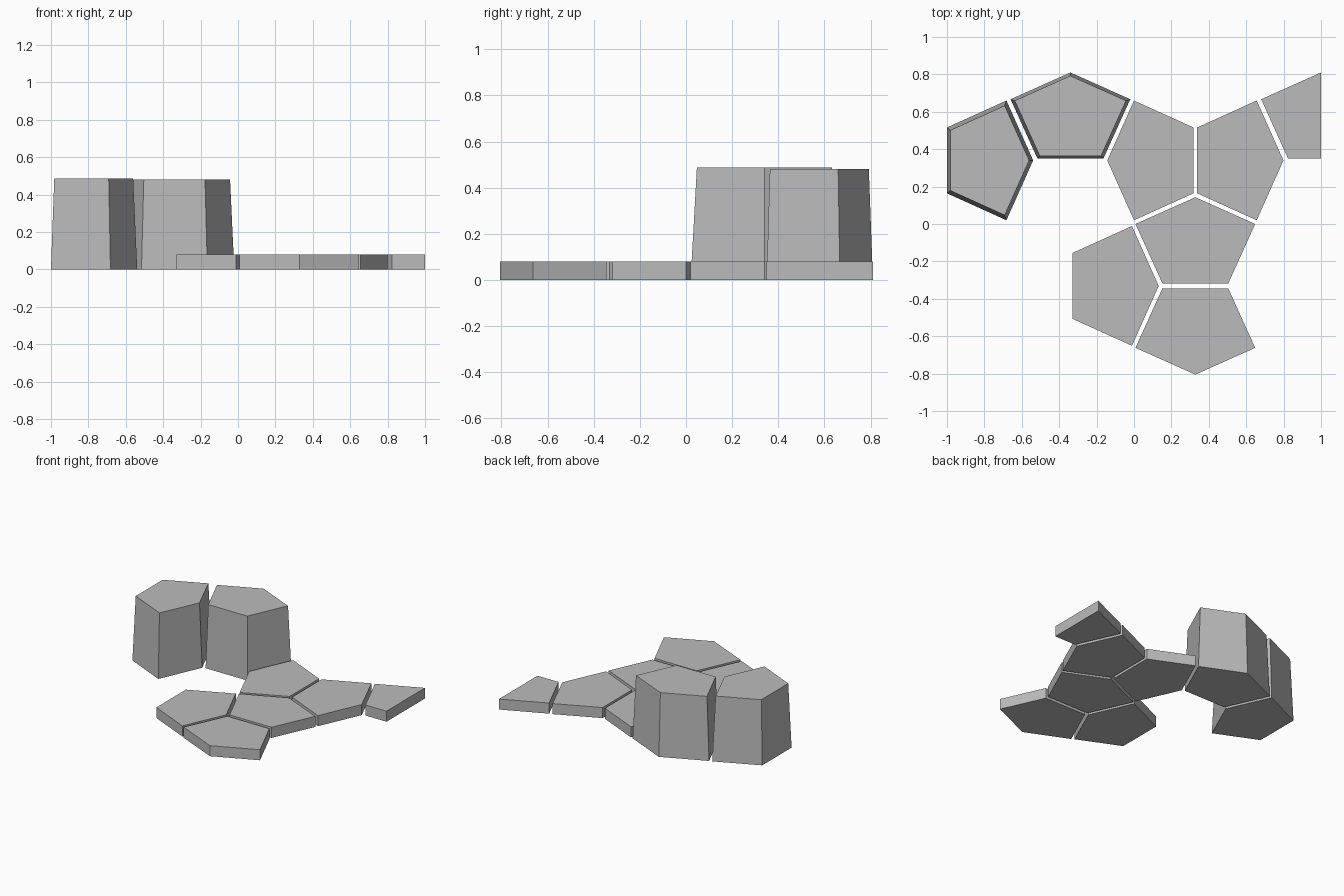
import bpy
import bmesh
from math import radians
from mathutils import Matrix, Vector

cube = bpy.data.objects.get("Cube")
if cube:
    bpy.data.objects.remove(cube, do_unlink=True)

# Single stone colour
grey = bpy.data.materials.new("stone grey")
grey.use_nodes = True
colour = (0.5, 0.5, 0.5, 1)
grey.diffuse_color = colour
grey.node_tree.nodes["Principled BSDF"].inputs["Base Color"].default_value = colour

# Left half of the pentagon outline, apex towards +y; the rest is mirrored
HALF = [(0, 0.143), (-0.32, 0), (-0.176, -0.318)]
FULL = HALF + [(-x, y) for x, y in reversed(HALF[1:])]
CUT = HALF + [(0, -0.318)]
CENTRE = Vector((0, -0.11, 0))
TILE = 0.08


def prism(name, outline, place, turn, height=TILE, taper=1.0):
    """Extrude an outline upwards, shrinking its top towards the centre."""
    bm = bmesh.new()
    base = bm.faces.new([bm.verts.new((x, y, 0)) for x, y in outline])
    grown = bmesh.ops.extrude_face_region(bm, geom=[base], use_keep_orig=True)
    for v in grown["geom"]:
        if isinstance(v, bmesh.types.BMVert):
            v.co = CENTRE + (v.co - CENTRE) * taper
            v.co.z = height
    bmesh.ops.recalc_face_normals(bm, faces=bm.faces[:])
    bm.transform(Matrix.Translation((*place, 0)) @ Matrix.Rotation(radians(turn), 4, "Z"))
    mesh = bpy.data.meshes.new(name)
    bm.to_mesh(mesh)
    bm.free()
    mesh.materials.append(grey)
    obj = bpy.data.objects.new(name, mesh)
    bpy.context.collection.objects.link(obj)


# Two tall tapered blocks
prism("tall_block_outer", FULL, (-0.682, 0.34), -90, 0.487, 0.915)
prism("tall_block_inner", FULL, (-0.34, 0.667), 0, 0.48, 0.93)

# Flat paving tiles
prism("tile_back_centre", FULL, (0, 0.34), 90)
prism("tile_back_left", FULL, (0.656, 0.34), -90)
prism("tile_middle", FULL, (0.328, 0), 0)
prism("tile_front_right", FULL, (-0.011, -0.331), -90)
prism("tile_front", FULL, (0.328, -0.662), 180)

# Half tile cut off at the left edge
prism("half_tile_left", CUT, (1, 0.667), 0)
